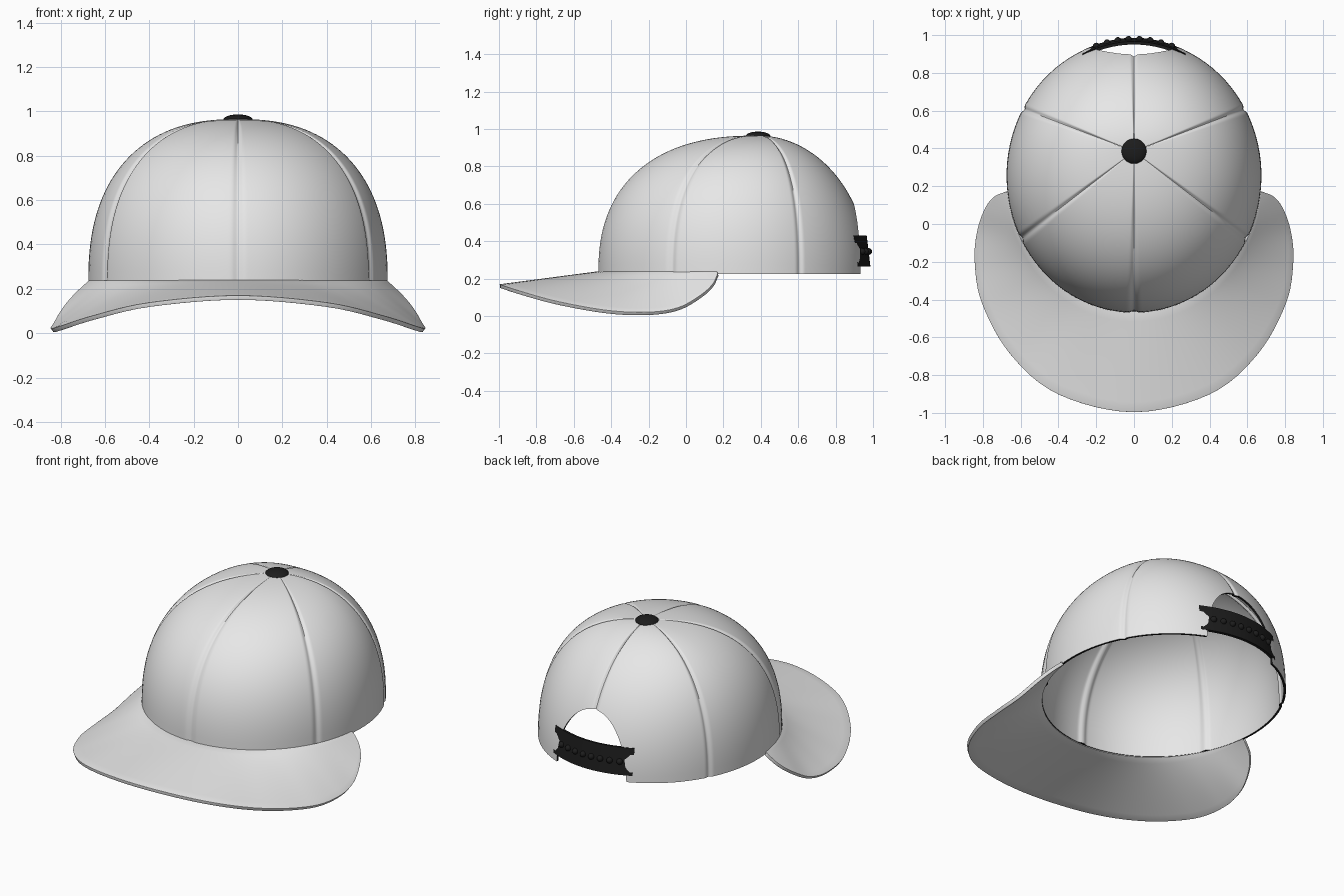
import bpy, bmesh, math
from mathutils import Vector

if "Cube" in bpy.data.objects:
    bpy.data.objects.remove(bpy.data.objects["Cube"], do_unlink=True)


def material(name, value):
    m = bpy.data.materials.new(name)
    m.use_nodes = True
    color = (value, value, value, 1)
    m.diffuse_color = color
    bsdf = m.node_tree.nodes["Principled BSDF"]
    bsdf.inputs["Base Color"].default_value = color
    bsdf.inputs["Roughness"].default_value = 0.8
    return m


FABRIC = material("light grey fabric", 0.8)
BLACK = material("black trim", 0.012)


def make(name, verts, faces, *mats):
    me = bpy.data.meshes.new(name)
    me.from_pydata(verts, [], faces)
    for m in mats:
        me.materials.append(m)
    ob = bpy.data.objects.new(name, me)
    bpy.context.collection.objects.link(ob)
    return ob


def modify(ob, kind, **settings):
    mod = ob.modifiers.new(kind.title(), kind)
    for key, value in settings.items():
        setattr(mod, key, value)


def finish(ob, angle=40):
    """Apply the modifiers and smooth the surface."""
    bpy.ops.object.select_all(action="DESELECT")
    ob.select_set(True)
    bpy.context.view_layer.objects.active = ob
    bpy.ops.object.convert(target="MESH")
    bpy.ops.object.shade_smooth_by_angle(angle=math.radians(angle))


def grid_faces(rows, cols, closed=False):
    out = []
    for i in range(rows - 1):
        for j in range(cols if closed else cols - 1):
            k = (j + 1) % cols
            out.append((i * cols + j, i * cols + k,
                        (i + 1) * cols + k, (i + 1) * cols + j))
    return out


# Shared dimensions: rim ellipse, apex and heights
A, B, CY = 0.675, 0.725, 0.255
APEX_Y, BASE, HEIGHT = 0.385, 0.225, 0.74


def rim_distance(th):
    """Distance in plan from the apex to the rim ellipse."""
    c, s, o = math.cos(th), math.sin(th), APEX_Y - CY
    qa = (c / A) ** 2 + (s / B) ** 2
    qb = o * s / B ** 2
    return (-qb + math.sqrt(qb * qb - qa * ((o / B) ** 2 - 1))) / qa


# Crown: six panels, with sunken seams that meet under the button
right_seams = [math.atan2(-0.455, 0.59), math.atan2(0.225, 0.59)]
seams = sorted([-math.pi / 2, math.pi / 2] + right_seams
               + [(math.pi - a) % (2 * math.pi) for a in right_seams])
STEP, SIDE, FILL, ROWS = 0.011, 5, 14, 36
columns = []
for n, a in enumerate(seams):
    after = seams[n + 1] if n < 5 else seams[0] + 2 * math.pi
    columns += [(a + k * STEP, k * STEP) for k in range(-SIDE, SIDE + 1)]
    lo, hi = a + SIDE * STEP, after - SIDE * STEP
    columns += [(lo + (hi - lo) * k / FILL, 1) for k in range(1, FILL)]

verts = []
for i in range(ROWS):
    phi = math.pi / 2 * i / ROWS
    for th, off in columns:
        power = 2 / (2.4 - 0.4 * max(0, math.sin(th)) ** 2)
        dent = 0.01 * math.exp(-(off / 0.022) ** 2) * min(1, (ROWS - i) / 8)
        r = rim_distance(th) * math.cos(phi) ** power - dent * math.cos(phi)
        z = BASE + HEIGHT * math.sin(phi) ** power - dent * math.sin(phi)
        verts.append((r * math.cos(th), APEX_Y + r * math.sin(th), z))
count = len(columns)
faces = grid_faces(ROWS, count, True)
top = len(verts)
verts.append((0, APEX_Y, BASE + HEIGHT))
faces += [(top - count + j, top - count + (j + 1) % count, top)
          for j in range(count)]
crown = make("crown", verts, faces, FABRIC, BLACK)
modify(crown, "SOLIDIFY", thickness=0.013, offset=-1, material_offset_rim=1)

# Arched opening at the back
arch = [(0.24 * math.cos(math.pi * k / 32),
         BASE + 0.375 * math.sin(math.pi * k / 32)) for k in range(33)]
arch = [(0.24, 0.1)] + arch + [(-0.24, 0.1)]
n = len(arch)
cutter = make("opening_cutter",
              [(x, y, z) for y in (0.6, 1.3) for x, z in arch],
              grid_faces(2, n, True) + [tuple(range(n)),
                                        tuple(reversed(range(n, 2 * n)))],
              FABRIC, BLACK)
bm = bmesh.new()
bm.from_mesh(cutter.data)
bmesh.ops.recalc_face_normals(bm, faces=bm.faces)
for f in bm.faces:
    f.material_index = 1
bm.to_mesh(cutter.data)
bm.free()
cutter.hide_render = True
modify(crown, "BOOLEAN", operation="DIFFERENCE", solver="EXACT", object=cutter)
finish(crown)
bpy.data.objects.remove(cutter, do_unlink=True)

# Brim: lofted from the rim to a drooping outer edge, then mirrored
edge = [Vector(p) for p in (
    (0, -0.995, 0.16), (0.4, -0.9, 0.128), (0.65, -0.69, 0.07),
    (0.8, -0.42, 0.022), (0.838, -0.2, 0.013), (0.825, -0.04, 0.038),
    (0.785, 0.08, 0.105), (0.735, 0.145, 0.165), (0.675, 0.172, 0.222))]
first = Vector((-edge[1].x, edge[1].y, edge[1].z))
ctrl = [first] + edge + [2 * edge[-1] - edge[-2]]


def edge_point(u):
    """Smooth curve through the edge points."""
    s = u * (len(edge) - 1)
    i = min(int(s), len(edge) - 2)
    t = s - i
    a, b, c, d = ctrl[i:i + 4]
    return 0.5 * (2 * b + (c - a) * t + (2 * a - 5 * b + 4 * c - d) * t ** 2
                  + (3 * b - a - 3 * c + d) * t ** 3)


ACROSS, ALONG = 10, 48
end = math.asin((0.165 - CY) / B)
verts = []
for i in range(ACROSS + 1):
    for j in range(-ALONG, ALONG + 1):
        u = abs(j) / ALONG
        phi = -math.pi / 2 + (end + math.pi / 2) * u * (1.6 - 0.6 * u)
        inner = Vector((0.99 * A * math.cos(phi),
                        CY + 0.99 * B * math.sin(phi), BASE + 0.005))
        p = edge_point(u).lerp(inner, i / ACROSS)
        verts.append((math.copysign(1, j) * p.x, p.y, p.z))
brim = make("brim", verts, grid_faces(ACROSS + 1, 2 * ALONG + 1), FABRIC)
modify(brim, "SOLIDIFY", thickness=0.02, offset=0)
modify(brim, "BEVEL", width=0.007, segments=3, limit_method="ANGLE",
       angle_limit=math.radians(50))
finish(brim, 50)


# Adjustable strap across the opening, leaning in at the top
def strap_y(x, z):
    return 0.978 - 0.92 * x * x - 0.12 * (z - 0.265)


verts = []
for z in (0.265, 0.43):
    for k in range(25):
        x = -0.27 + 0.54 * k / 24
        verts.append((x, strap_y(x, z), z))
strap = make("strap", verts, grid_faces(2, 25), BLACK)
modify(strap, "SOLIDIFY", thickness=0.016, offset=0)
finish(strap)


def dome(name, location, scale):
    bpy.ops.mesh.primitive_uv_sphere_add(segments=24, ring_count=12, radius=1,
                                         location=location)
    ob = bpy.context.object
    ob.name = name
    ob.scale = scale
    ob.data.materials.append(BLACK)
    bpy.ops.object.shade_smooth()


# Snap studs along the strap, and the button on top
for k in range(8):
    x = -0.2 + 0.4 * k / 7
    dome("strap_stud", (x, strap_y(x, 0.345) + 0.008, 0.345),
         (0.018, 0.02, 0.018))
dome("top_button", (0, APEX_Y, BASE + HEIGHT - 0.004), (0.067, 0.067, 0.025))
